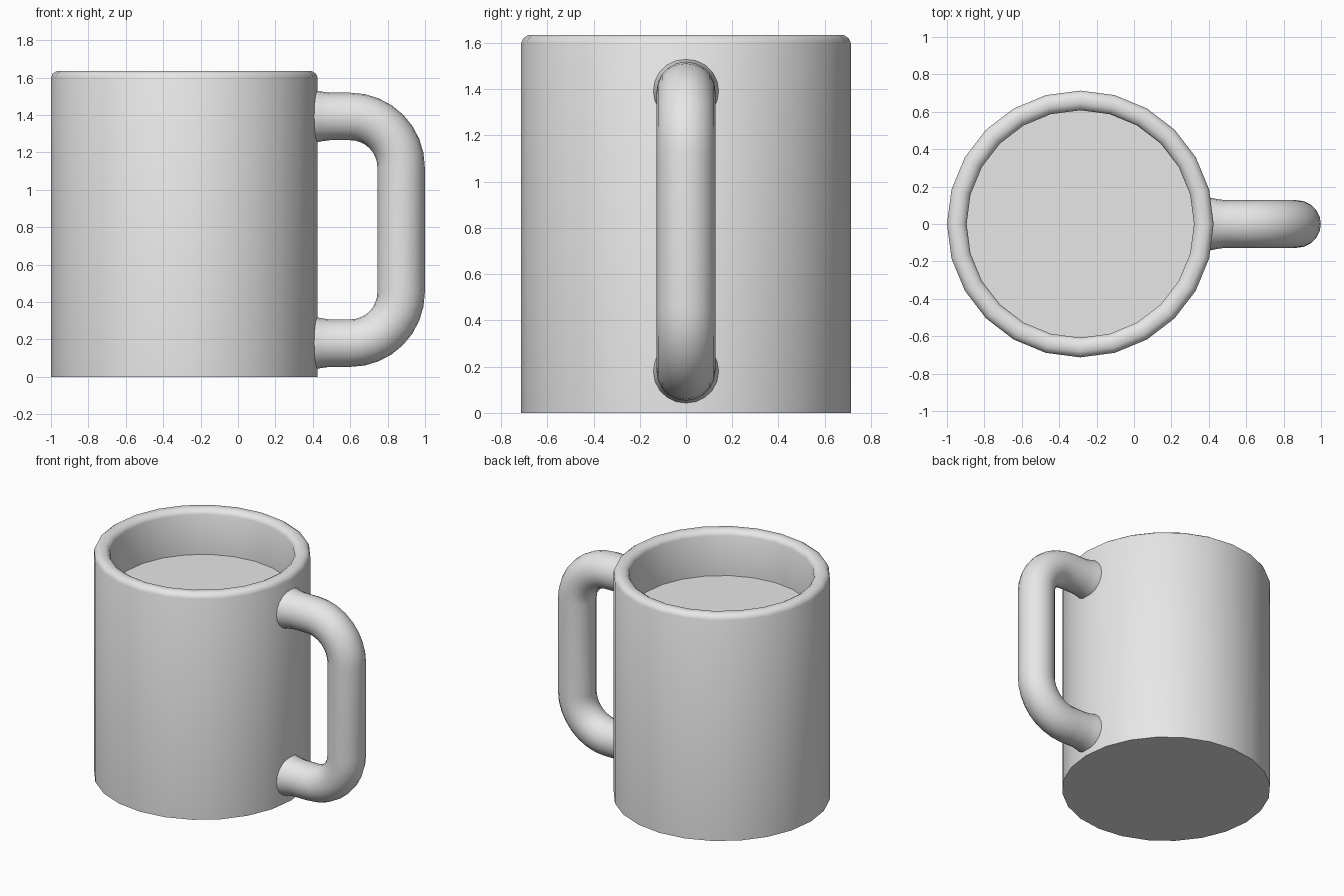
import bpy, bmesh, math
from mathutils import Vector

if "Cube" in bpy.data.objects:
    bpy.data.objects.remove(bpy.data.objects["Cube"])

grey = bpy.data.materials.new("light grey")
grey.diffuse_color = (0.8, 0.8, 0.8, 1)
grey.use_nodes = True
grey.node_tree.nodes["Principled BSDF"].inputs["Base Color"].default_value = grey.diffuse_color


def skin(name, rings):
    """Bridge closed rings of points, cap both ends and smooth the result."""
    bm = bmesh.new()
    loops = [[bm.verts.new(p) for p in ring] for ring in rings]
    n = len(loops[0])
    for a, b in zip(loops, loops[1:]):
        for i in range(n):
            j = (i + 1) % n
            bm.faces.new((a[i], a[j], b[j], b[i]))
    bm.faces.new(loops[0])
    bm.faces.new(loops[-1])
    bmesh.ops.recalc_face_normals(bm, faces=bm.faces)
    mesh = bpy.data.meshes.new(name)
    bm.to_mesh(mesh)
    bm.free()
    obj = bpy.data.objects.new(name, mesh)
    bpy.context.collection.objects.link(obj)
    mesh.materials.append(grey)
    bpy.ops.object.select_all(action='DESELECT')
    obj.select_set(True)
    bpy.context.view_layer.objects.active = obj
    bpy.ops.object.shade_smooth_by_angle(angle=math.radians(42))
    return obj


# Mug body: outer wall, rounded rim, inner wall and the filled level inside
SIDES, CX = 24, -0.287
profile = [(0.713, 0), (0.713, 1.6), (0.704, 1.62), (0.682, 1.635),
           (0.643, 1.635), (0.618, 1.62), (0.608, 1.6), (0.608, 1.31)]
skin("mug_body", [[(CX + r * math.cos(math.tau * i / SIDES),
                    r * math.sin(math.tau * i / SIDES), z)
                   for i in range(SIDES)] for r, z in profile])

# Handle: flared root, straight stub and rounded corner, mirrored top to bottom
MID_Z, TOP_Z, BEND, TUBE = 0.786, 1.392, 0.272, 0.127
half = [(x, TOP_Z, 0.0, r) for x, r in
        [(0.36, 0.147), (0.405, 0.142), (0.44, 0.134), (0.49, TUBE)]]
for k in range(9):
    a = math.pi / 2 * k / 8
    half.append((0.6 + BEND * math.sin(a),
                 TOP_Z - BEND + BEND * math.cos(a), a, TUBE))
path = half + [(x, 2 * MID_Z - z, math.pi - a, r) for x, z, a, r in reversed(half)]

rings = []
for x, z, a, r in path:
    out = Vector((math.sin(a), 0, math.cos(a)))
    side = Vector((0, 1, 0))
    rings.append([Vector((x, 0, z)) + r * (out * math.cos(t) + side * math.sin(t))
                  for t in (math.tau * i / 20 for i in range(20))])
skin("handle", rings)
